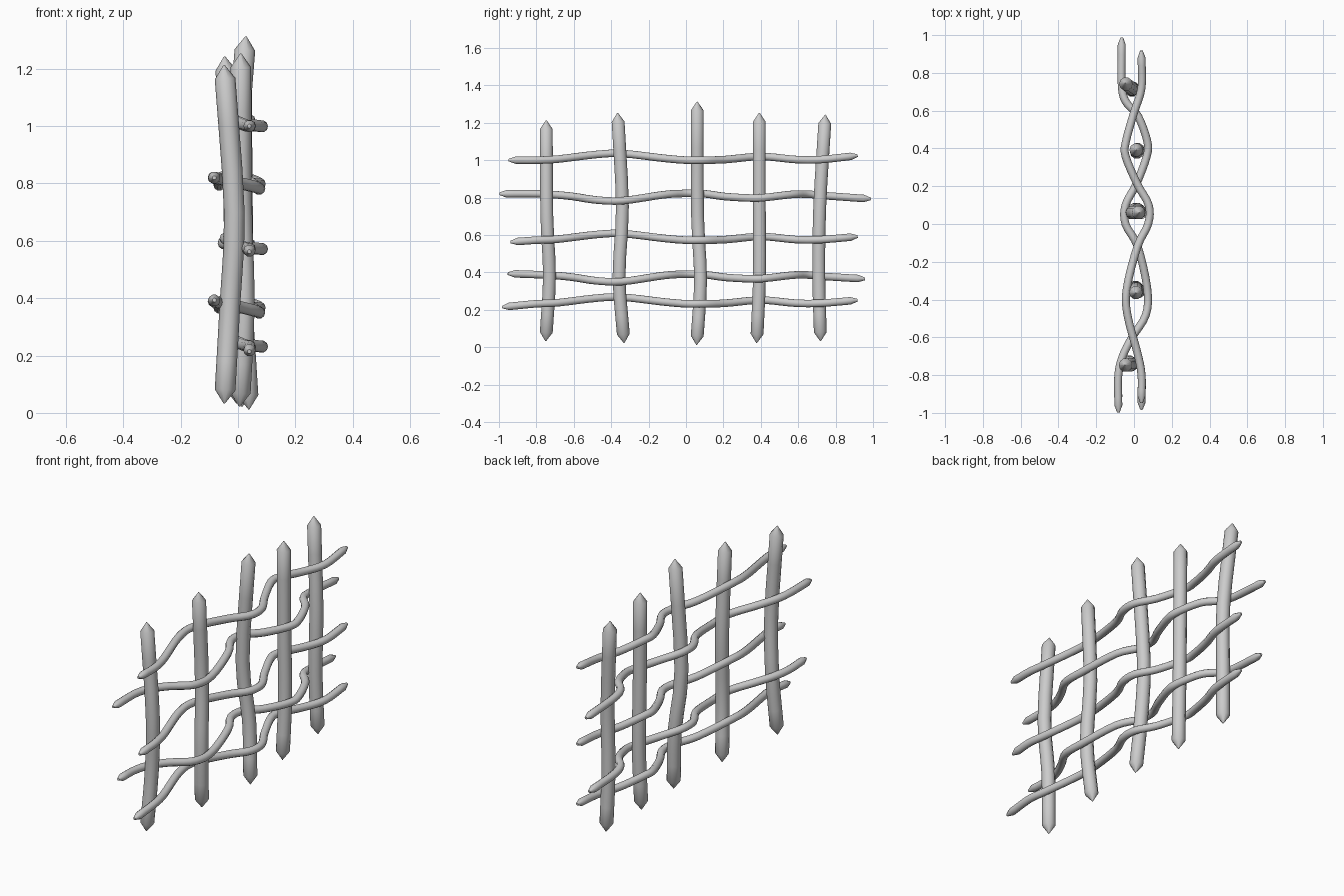
import bpy, bmesh, math
from mathutils import Vector

if "Cube" in bpy.data.objects:
    bpy.data.objects.remove(bpy.data.objects["Cube"])


def spline(points, steps):
    """Catmull-Rom samples through the control points."""
    p = [Vector(q) for q in points]
    p = [2 * p[0] - p[1]] + p + [2 * p[-1] - p[-2]]
    out = []
    for i in range(1, len(p) - 2):
        a, b, c, d = p[i - 1:i + 3]
        for k in range(steps):
            t = k / steps
            out.append(0.5 * (2 * b + (c - a) * t + (2 * a - 5 * b + 4 * c - d) * t * t
                              + (3 * b - a - 3 * c + d) * t ** 3))
    return out + [p[-2]]


def pole(name, path, radius, tip, tip_radius, side, sides=10):
    """Round pole swept along a path, with a cut point at both ends."""
    bm = bmesh.new()
    n = len(path)
    dirs = [(path[min(i + 1, n - 1)] - path[max(i - 1, 0)]).normalized() for i in range(n)]
    stations = [(path[0] - dirs[0] * tip, dirs[0], tip_radius)]
    stations += [(c, d, radius) for c, d in zip(path, dirs)]
    stations += [(path[-1] + dirs[-1] * tip, dirs[-1], tip_radius)]
    rings = []
    for c, d, r in stations:
        u = d.cross(side).normalized()
        v = d.cross(u)
        rings.append([bm.verts.new(c + r * (u * math.cos(a) + v * math.sin(a)))
                      for a in (2 * math.pi * k / sides for k in range(sides))])
    for r0, r1 in zip(rings, rings[1:]):
        for k in range(sides):
            j = (k + 1) % sides
            bm.faces.new((r0[k], r0[j], r1[j], r1[k]))
    bm.faces.new(rings[0])
    bm.faces.new(rings[-1])
    bmesh.ops.recalc_face_normals(bm, faces=bm.faces)
    me = bpy.data.meshes.new(name)
    bm.to_mesh(me)
    bm.free()
    ob = bpy.data.objects.new(name, me)
    bpy.context.collection.objects.link(ob)
    bpy.context.view_layer.objects.active = ob
    ob.select_set(True)
    bpy.ops.object.shade_smooth_by_angle(angle=math.radians(38))
    ob.select_set(False)


# Upright posts, each slightly crooked
posts = [
    [(-.045, -.747, .08), (-.028, -.73, .38), (-.013, -.744, .7), (-.045, -.747, 1.165)],
    [(.008, -.335, .07), (.022, -.358, .38), (.012, -.34, .75), (.01, -.363, 1.205)],
    [(.035, .06, .06), (.015, .078, .36), (-.015, .062, .7), (.024, .06, 1.265)],
    [(.015, .38, .07), (.02, .393, .38), (.015, .392, .75), (.012, .392, 1.205)],
    [(-.005, .718, .08), (-.012, .71, .38), (-.01, .715, .75), (-.043, .742, 1.195)],
]
for i, pts in enumerate(posts):
    pole(f"fence_post_{i + 1}", spline(pts, 3), .036, .048, .002, Vector((0, 1, 0)))

# Weaving rods alternate sides of the posts: (x, y, height offset)
weave_a = [(.04, -.8, 0), (.02, -.69, .005), (-.035, -.48, .03), (-.038, -.34, .035),
           (.018, -.12, .01), (.075, .0, 0), (.078, .1, 0), (.018, .21, .003),
           (-.045, .36, .018), (-.042, .44, .018), (.0, .59, .003), (.04, .72, .003)]
weave_b = [(-.083, -.8, 0), (-.06, -.7, -.005), (-.01, -.6, -.015), (.063, -.48, -.033), (.07, -.34, -.037),
           (.02, -.12, -.005), (-.045, .0, .002), (-.045, .1, 0), (.012, .21, -.015),
           (.068, .36, -.023), (.07, .44, -.018), (.022, .57, -.003), (-.045, .65, -.002), (-.065, .74, -.01)]
# weave, base height, start y, start z, end y, end z
rods = [
    (weave_a, 1.0, -.91, 1.0, .88, 1.02),
    (weave_b, .82, -.96, .82, .95, .795),
    (weave_a, .572, -.90, .565, .88, .588),
    (weave_b, .388, -.915, .392, .92, .367),
    (weave_a, .232, -.945, .218, .88, .248),
]
for i, (weave, z, y0, z0, y1, z1) in enumerate(rods):
    pts = [(weave[0][0], y0, z0)]
    pts += [(x, y, z + dz) for x, y, dz in weave]
    pts += [(weave[-1][0], y1, z1)]
    pole(f"woven_rod_{i + 1}", spline(pts, 4), .021, .038, .007, Vector((0, 0, 1)))
